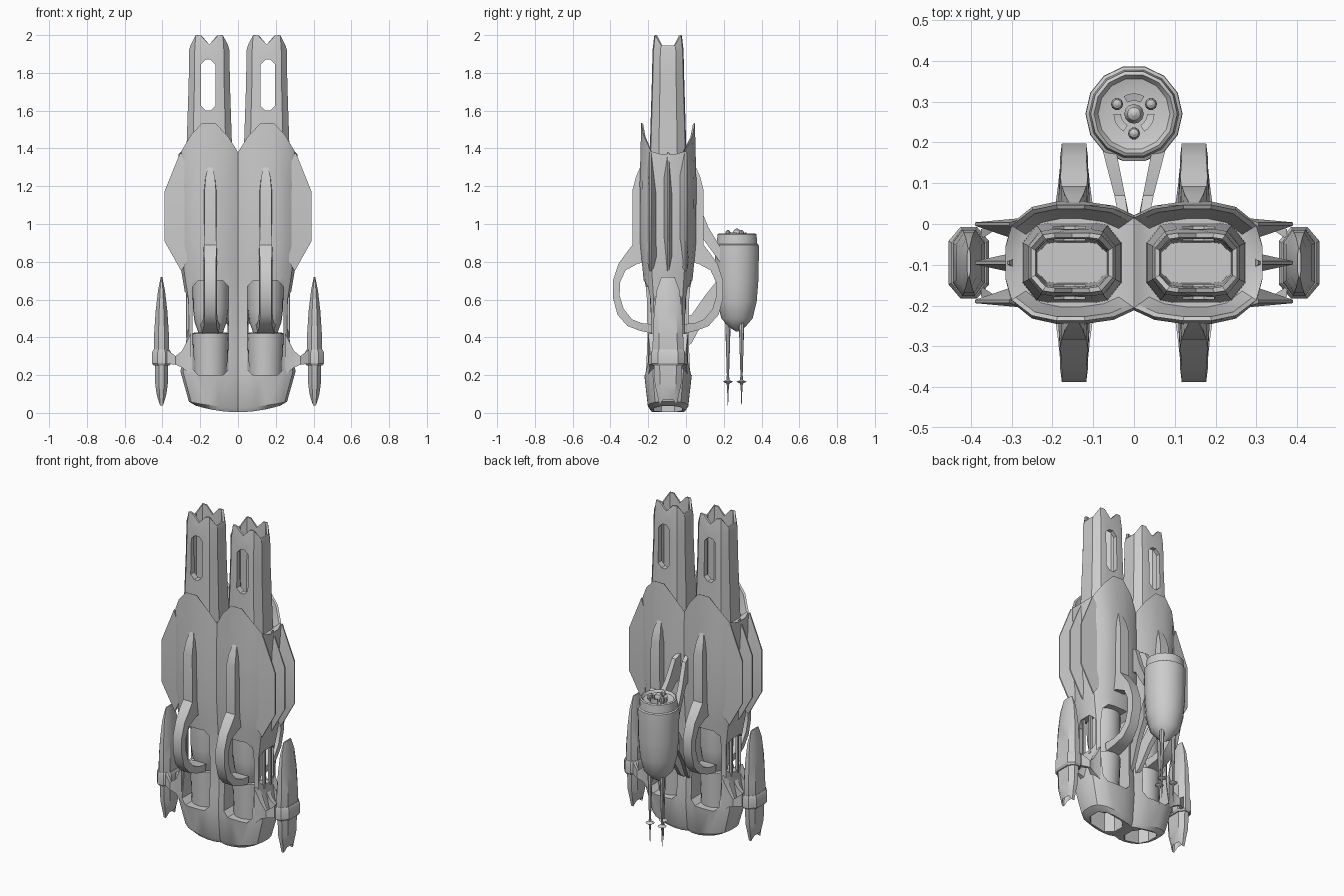
import bpy, bmesh, math

if "Cube" in bpy.data.objects:
    bpy.data.objects.remove(bpy.data.objects["Cube"])

CY = -0.095   # depth centre of the hull
LX = 0.155    # lobe centre
cutters = []


def loft(name, rings, mirror=True, closed=False):
    """Skin a list of equal-length point rings; optionally mirrored across x."""
    bm = bmesh.new()
    vs = [[bm.verts.new(p) for p in r] for r in rings]
    n = len(rings[0])
    pairs = list(zip(vs, vs[1:])) + ([(vs[-1], vs[0])] if closed else [])
    for a, b in pairs:
        for i in range(n):
            j = (i + 1) % n
            bm.faces.new((a[i], a[j], b[j], b[i]))
    if not closed:
        bm.faces.new(vs[0])
        bm.faces.new(vs[-1])
    bmesh.ops.recalc_face_normals(bm, faces=bm.faces)
    me = bpy.data.meshes.new(name)
    bm.to_mesh(me)
    bm.free()
    ob = bpy.data.objects.new(name, me)
    bpy.context.collection.objects.link(ob)
    if mirror:
        m = ob.modifiers.new("mirror", 'MIRROR')
        m.use_mirror_merge = False
    return ob


def prism(name, pts, axis, lo, hi, mirror=True):
    """Extrude a 2D outline along an axis."""
    def ring(t):
        return [(t, a, b) if axis == 'x' else (a, t, b) if axis == 'y' else (a, b, t) for a, b in pts]
    return loft(name, [ring(lo), ring(hi)], mirror)


def lathe(name, prof, x, y, n=16, mirror=True):
    rings = [[(x + r * math.cos(2 * math.pi * i / n), y + r * math.sin(2 * math.pi * i / n), z)
              for i in range(n)] for r, z in prof]
    return loft(name, rings, mirror)


def cham(x0, x1, z0, z1, c):
    """Rectangle outline with chamfered corners."""
    return [(x0 + c, z0), (x1 - c, z0), (x1, z0 + c), (x1, z1 - c),
            (x1 - c, z1), (x0 + c, z1), (x0, z1 - c), (x0, z0 + c)]


def cut(ob, name, pts, axis, lo, hi):
    c = prism(name, pts, axis, lo, hi, False)
    c.hide_render = True
    cutters.append(c)
    m = ob.modifiers.new(name, 'BOOLEAN')
    m.operation, m.object, m.solver = 'DIFFERENCE', c, 'EXACT'
    ob.modifiers.move(len(ob.modifiers) - 1, len(ob.modifiers) - 2)  # keep before mirror


# Hull: one lobe lofted from base to scalloped collar, mirrored
half = [(0, .115), (.05, .138), (.12, .148), (.19, .148), (.25, .135), (.3, .095), (.315, .04)]
sec = half + [(x, -y) for x, y in reversed(half)]
rim_z = [1.38, 1.46, 1.535, 1.535, 1.47, 1.385, 1.37]
rim_z += rim_z[::-1]


def hull_ring(hx, hy, z, bow=0.0):
    return [(x * hx / .315, CY + y * hy / .148, z + bow * (x / .315) ** 2) for x, y in sec]


def rim(s, dz=0.0, flat=None):
    return [(LX + (x - LX) * s, CY + y * s * .96, flat or z + dz) for (x, y), z in zip(sec, rim_z)]


rings = [hull_ring(.225, .09, .004, .035), hull_ring(.26, .107, .03, .03), hull_ring(.305, .126, .2, .02),
         hull_ring(.285, .12, .31), hull_ring(.272, .116, .4), hull_ring(.275, .119, .6),
         hull_ring(.298, .133, .74), hull_ring(.315, .148, .9), hull_ring(.315, .15, 1.22),
         rim(1.0), rim(.93, -.005), rim(.76, flat=1.36)]
hull = loft("hull", rings)
cut(hull, "window_cutter", cham(.05, .24, .2, .7, .03), 'y', -.5, .3)
cut(hull, "side_slot_cutter", cham(CY - .07, CY + .07, .42, .64, .03), 'x', .2, .5)
cut(hull, "exhaust_cutter", cham(.035, .215, CY - .075, CY + .075, .04), 'z', -.1, .13)
# bars across the side opening
for y in (CY - .03, CY + .03):
    prism("side_bar", cham(.255, .275, y - .008, y + .008, .003), 'z', .4, .66)

# Reactor core seen through the windows
lathe("core_base", [(.088, .19), (.09, .25), (.097, .42), (.085, .425), (.06, .4)], .145, CY, 20)
lathe("core_dome", [(.055, .38), (.07, .44), (.085, .48), (.094, .55), (.096, .72)], .145, CY, 20)

# Barrels with crown tips and open mouth
q = [(0, 1, 1.95), (.45, 1, 1.997), (.72, .94, 2.0), (1, .5, 1.945)]
crown = q + [(x, -y, z) for x, y, z in q[::-1]]
crown += [(-x, y, z) for x, y, z in crown[::-1] if x > 0]


def barrel_ring(hx, hy, z=None):
    return [(.152 + x * hx, CY + y * hy, z or t) for x, y, t in crown]


barrel = loft("barrel", [barrel_ring(.122, .1, 1.3), barrel_ring(.12, .096, 1.42), barrel_ring(.109, .086, 1.75),
                         barrel_ring(.107, .082, 1.92), barrel_ring(.1, .073), barrel_ring(.09, .062),
                         barrel_ring(.087, .058, 1.85), barrel_ring(.084, .05, 1.45)])
cut(barrel, "barrel_slot_cutter", cham(.12, .196, 1.6, 1.87, .025), 'y', -.4, .2)

# Spine ridges flowing into looped handles, front and back: outer y,z / inner y,z / half width
loop = [(.135, 1.33, .125, 1.30, .006), (.17, 1.25, .11, 1.24, .024), (.188, 1.18, .11, 1.18, .03),
        (.188, .89, .11, .8, .032), (.215, .855, .16, .79, .033), (.262, .79, .225, .755, .03),
        (.292, .7, .255, .69, .03), (.292, .61, .256, .62, .03), (.268, .52, .235, .55, .03),
        (.215, .46, .19, .495, .034), (.15, .435, .14, .475, .04), (.08, .42, .08, .47, .045)]
for side, label in ((-1, "front"), (1, "back")):
    loft(label + "_handle", [[(.147 - w, CY + side * a, za), (.147 + w, CY + side * a, za),
                              (.147 + w * 1.15, CY + side * b, zb), (.147 - w * 1.15, CY + side * b, zb)]
                             for a, za, b, zb, w in loop])

# Side vanes and pylons to the nacelles
for k in (-1, 0, 1):
    y0, y1 = CY + k * .08, CY + k * .095
    vane = [(.305, 1.38, .27, 1.3), (.39, 1.17, .27, 1.15), (.39, .91, .27, .93), (.3, .75, .27, .8)]
    loft("side_vane", [[(a, y1 - .004, za), (a, y1 + .004, za), (b, y0 + .03, zb), (b, y0 - .03, zb)]
                       for a, za, b, zb in vane])
    yn = CY + k * .07
    loft("pylon", [[(x, y - t, z0), (x, y + t, z0), (x, y + t, z1), (x, y - t, z1)]
                   for x, y, t, z0, z1 in ((.25, y0, .025, .2, .42), (.295, y0, .015, .24, .33),
                                           (.33, y1, .008, .255, .3), (.375, yn, .012, .26, .335))])

# Nacelles
octo = [(.4, 1), (1, .6), (1, -.6), (.4, -1), (-.4, -1), (-1, -.6), (-1, .6), (-.4, 1)]


def nac(hx, hy, z, tooth=0):
    return [(.405 + x * hx, CY + y * hy, z + tooth * (i in (1, 2, 5, 6))) for i, (x, y) in enumerate(octo)]


loft("nacelle", [nac(.014, .035, .15), nac(.018, .045, .04, .03), nac(.026, .058, .1), nac(.033, .07, .15),
                 nac(.036, .075, .26), nac(.04, .082, .34), nac(.039, .08, .42), nac(.031, .074, .54),
                 nac(.018, .06, .65), nac(.004, .035, .72)])
loft("nacelle_collar", [nac(.042, .08, .25), nac(.05, .088, .262), nac(.05, .088, .32), nac(.042, .083, .335)])

# Rear pod
PY = .27
lathe("pod", [(.004, .43), (.045, .455), (.085, .5), (.107, .59), (.116, .7), (.119, .85), (.118, .89),
              (.11, .895), (.106, .945), (.098, .95), (.088, .935), (.05, .925), (.004, .93)], 0, PY, 14, False)
lathe("pod_hub", [(.004, .925), (.022, .93), (.024, .95), (.016, .968), (.004, .975)], 0, PY, 12, False)
for i in range(3):
    a = math.radians(30 + 120 * i)
    x, y = .048 * math.cos(a), PY + .048 * math.sin(a)
    # stud, needle with its small disc
    lathe("pod_stud", [(.003, .92), (.013, .935), (.015, .95), (.011, .963), (.003, .968)], x, y, 10, False)
    lathe("needle", [(.016, .55), (.014, .46), (.006, .2), (.008, .175), (.026, .165), (.008, .155),
                     (.005, .14), (.001, .04)], x, y, 8, False)
    # curved block between the studs
    arc = []
    for j in range(6):
        t = a + math.radians(60 + (j - 2.5) * 12)
        arc.append([(r * math.cos(t), PY + r * math.sin(t), z)
                    for r, z in ((.032, .92), (.032, .95), (.05, .955), (.05, .92))])
    loft("pod_arc_block", arc, False)

# Struts carrying the pod
upper = [(-.02, 1.15, 1.0), (.07, 1.1, .95), (.12, .98, .88), (.18, .88, .8)]
lower = [(-.02, .5, .33), (.03, .52, .37), (.1, .62, .5), (.18, .72, .6)]
for label, path in (("upper", upper), ("lower", lower)):
    loft(label + "_pod_strut", [[(.008 + .2 * max(y, 0), y, z0), (.03 + .26 * max(y, 0), y, z0),
                                 (.03 + .26 * max(y, 0), y, z1), (.008 + .2 * max(y, 0), y, z1)]
                                for y, z0, z1 in path])

# Bake modifiers, drop cutters, smooth with sharp edges kept
bpy.ops.object.select_all(action='DESELECT')
for o in bpy.data.objects:
    if o not in cutters:
        o.select_set(True)
        bpy.context.view_layer.objects.active = o
bpy.ops.object.convert(target='MESH')
for c in cutters:
    bpy.data.objects.remove(c)
bpy.ops.object.shade_smooth_by_angle(angle=math.radians(30))
